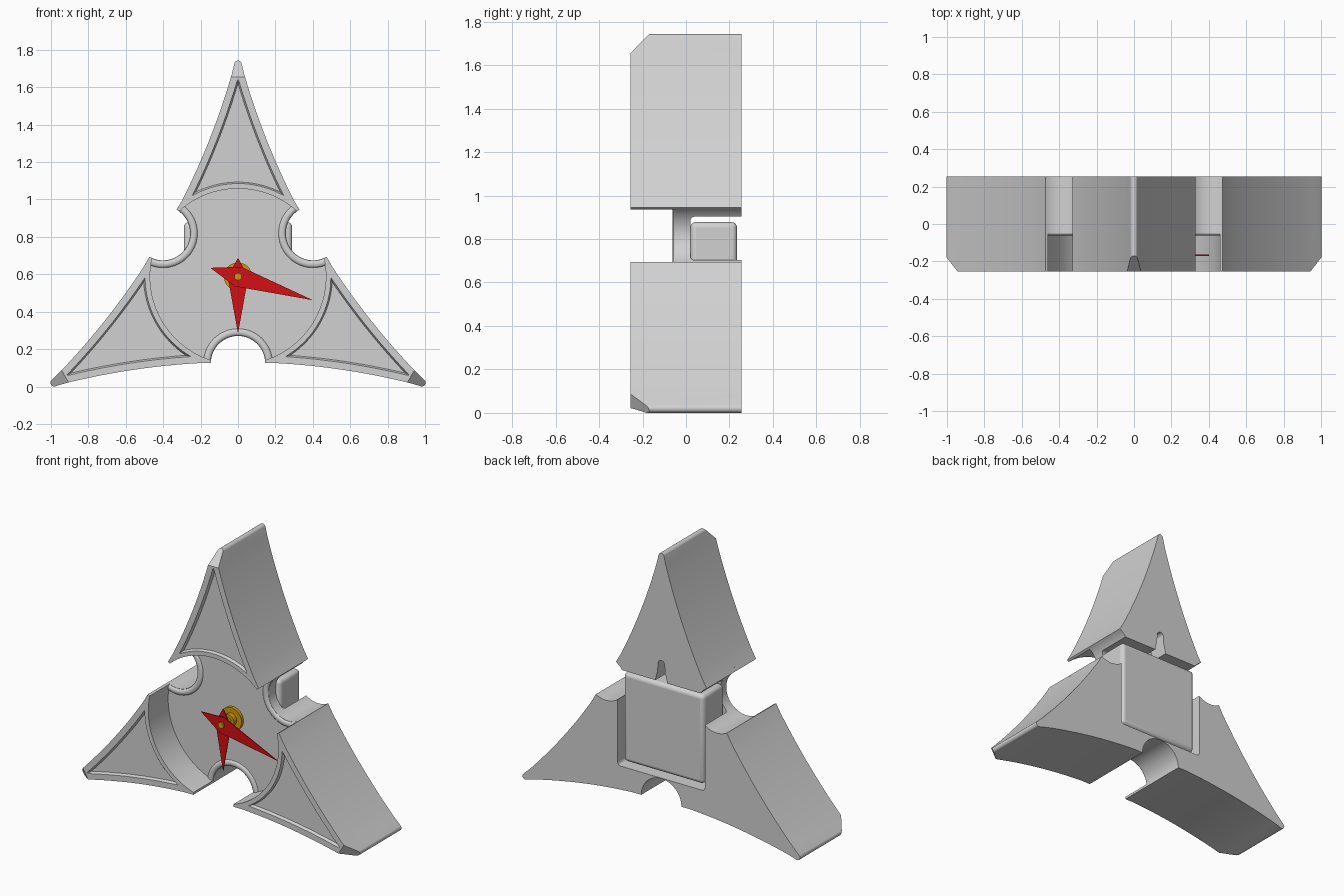
import bpy, bmesh, math
from math import sin, cos, pi, radians

if "Cube" in bpy.data.objects:
    bpy.data.objects.remove(bpy.data.objects["Cube"])

C = 0.588                 # height of the dial centre
FRONT, BACK = -0.255, 0.255
FLOOR = -0.05             # dial face
BITE_V, BITE_R = -0.463, 0.145


def material(name, rgb):
    m = bpy.data.materials.new(name)
    m.diffuse_color = (*rgb, 1)
    m.use_nodes = True
    m.node_tree.nodes["Principled BSDF"].inputs["Base Color"].default_value = m.diffuse_color
    return m


GREY = material("light grey", (0.64, 0.64, 0.64))
RED = material("red", (0.65, 0.005, 0.007))
GOLD = material("gold", (0.62, 0.33, 0.003))


def rot(p, k):
    """Turn a (u, v) point by k thirds of a circle."""
    a = k * 2 * pi / 3
    return (p[0] * cos(a) - p[1] * sin(a), p[0] * sin(a) + p[1] * cos(a))


def arc(cu, cv, r, a0, a1, n):
    return [(cu + r * cos(radians(a0 + (a1 - a0) * i / n)),
             cv + r * sin(radians(a0 + (a1 - a0) * i / n))) for i in range(n + 1)]


def lift(loop, y):
    return [(u, y, v + C) for u, v in loop]


def loft(name, rings, mat=GREY, angle=30):
    """Skin closed rings of equal length and cap both ends."""
    bm = bmesh.new()
    vs = [[bm.verts.new(p) for p in ring] for ring in rings]
    n = len(vs[0])
    for a, b in zip(vs, vs[1:]):
        for i in range(n):
            j = (i + 1) % n
            bm.faces.new((a[i], a[j], b[j], b[i]))
    bm.faces.new(vs[0])
    bm.faces.new(vs[-1])
    bmesh.ops.recalc_face_normals(bm, faces=bm.faces)
    me = bpy.data.meshes.new(name)
    bm.to_mesh(me)
    bm.free()
    ob = bpy.data.objects.new(name, me)
    bpy.context.collection.objects.link(ob)
    me.materials.append(mat)
    smooth(ob, angle)
    return ob


def activate(ob):
    bpy.ops.object.select_all(action='DESELECT')
    ob.select_set(True)
    bpy.context.view_layer.objects.active = ob


def smooth(ob, angle=30):
    activate(ob)
    bpy.ops.object.shade_smooth_by_angle(angle=radians(angle))


def prism(name, loop, y0, y1, mat=GREY):
    return loft(name, [lift(loop, y0), lift(loop, y1)], mat)


def disc(name, r, y0, y1, mat, n=32):
    return prism(name, arc(0, 0, r, 0, 360, n)[:-1], y0, y1, mat)


def rounded_box(name, half, y0, y1, bevel):
    ob = prism(name, [(-half, -half), (half, -half), (half, half), (-half, half)], y0, y1)
    mod = ob.modifiers.new("round", 'BEVEL')
    mod.width, mod.segments = bevel, 4
    activate(ob)
    bpy.ops.object.modifier_apply(modifier="round")
    smooth(ob, 35)
    return ob


def cut(target, cutter):
    cutter.hide_render = True
    mod = target.modifiers.new("cut", 'BOOLEAN')
    mod.operation, mod.solver, mod.object = 'DIFFERENCE', 'EXACT', cutter
    activate(target)
    bpy.ops.object.modifier_apply(modifier="cut")
    bpy.data.objects.remove(cutter)


def edge(u, off=0.0):
    """Point on the curved lower side, moved inward by off."""
    nu, nv = 0.266 * u, 1.0
    s = off / math.hypot(nu, nv)
    return (u + nu * s, -0.457 - 0.133 * u * u + nv * s)


# body: three curved sides with round bites and rounded tips
N = 14
outline = []
for k in range(3):
    side = [edge(-0.978 + (0.978 - BITE_R) * i / N) for i in range(N)]
    bite = arc(0, BITE_V, BITE_R, 180, 0, 28)
    tip = arc(0.983, -0.5675, 0.02, -105, 45, 10)
    right = [(-u, v) for u, v in side[:0:-1]]
    outline += [rot(p, k) for p in side[1:] + bite + right + tip]
body = prism("clock_body", outline, FRONT, BACK)

# round dial recess in front, square pocket and hanging notch in back
cut(body, disc("dial_cutter", 0.47, -0.4, FLOOR, GREY, 120))
cut(body, rounded_box("pocket_cutter", 0.315, 0.02, 0.4, 0.02))
notch = [(-0.045, 0.28), (0.045, 0.28), (0.04, 0.33), (0.027, 0.38)] + arc(0, 0.43, 0.024, 0, 180, 10) + [(-0.027, 0.38), (-0.04, 0.33)]
cut(body, prism("notch_cutter", notch, 0.13, 0.3))


def panel(off, ra):
    """Arm outline moved inward, ending on the arc of radius ra."""
    def f(u):
        return rot(edge(u, off), 1)
    us = [i * 0.001 for i in range(100, 1100)]
    us = [u for u in us if f(u)[0] > 0.0015 and math.hypot(*f(u)) > ra]
    r = [f(us[0] + (us[-1] - us[0]) * i / 14) for i in range(15)]
    a = math.degrees(math.atan2(r[0][1], r[0][0]))
    return r + [(-u, v) for u, v in r[::-1]] + arc(0, 0, ra, 180 - a, a, 20)[1:-1]


for k in range(3):
    # sunken arm panels with sloping borders
    rings = [lift([rot(p, k) for p in panel(o, r)], y)
             for o, r, y in ((0.028, 0.489, -0.275), (0.046, 0.505, -0.237))]
    cut(body, loft("panel_cutter", rings))
    # chamfered tips
    section = ((1.0, -0.32), (1.25, -0.078), (1.25, -0.32))
    rings = []
    for w in (-0.15, 0.15):
        pts = [(rot((w, r), k), y) for r, y in section]
        rings.append([(p[0], y, p[1] + C) for p, y in pts])
    cut(body, loft("tip_cutter", rings))
smooth(body)

# raised beads around the bites on the dial face
for k in range(3):
    rings = []
    for i in range(33):
        a = pi * i / 32
        ring = []
        for t in range(7):
            b = pi * t / 6
            r = 0.1655 + 0.02 * cos(b)
            p = rot((r * cos(a), BITE_V + r * sin(a)), k)
            ring.append((p[0], FLOOR + 0.003 - 0.014 * sin(b), p[1] + C))
        rings.append(ring)
    loft("bite_bead_%d" % (k + 1), rings, GREY, 40)

# movement box in the back pocket
rounded_box("movement_box", 0.29, 0.02, 0.235, 0.025)

# brass washer, shaft and cap
disc("washer", 0.075, -0.07, FLOOR + 0.005, GOLD, 40)
disc("shaft_nut", 0.04, -0.10, -0.065, GOLD)
disc("shaft", 0.02, -0.18, -0.095, GOLD)


# hands: long kites
def hand(name, deg, tip, tail, half, y):
    a = radians(deg)
    d, n = (cos(a), sin(a)), (-sin(a), cos(a))
    loop = [(d[0] * s + n[0] * w, d[1] * s + n[1] * w)
            for s, w in ((tip, 0), (0, half), (-tail, 0), (0, -half))]
    prism(name, loop, y, y + 0.006, RED)


hand("hour_hand", -90, 0.305, 0.10, 0.055, -0.155)
hand("minute_hand", -17.5, 0.42, 0.155, 0.055, -0.17)
